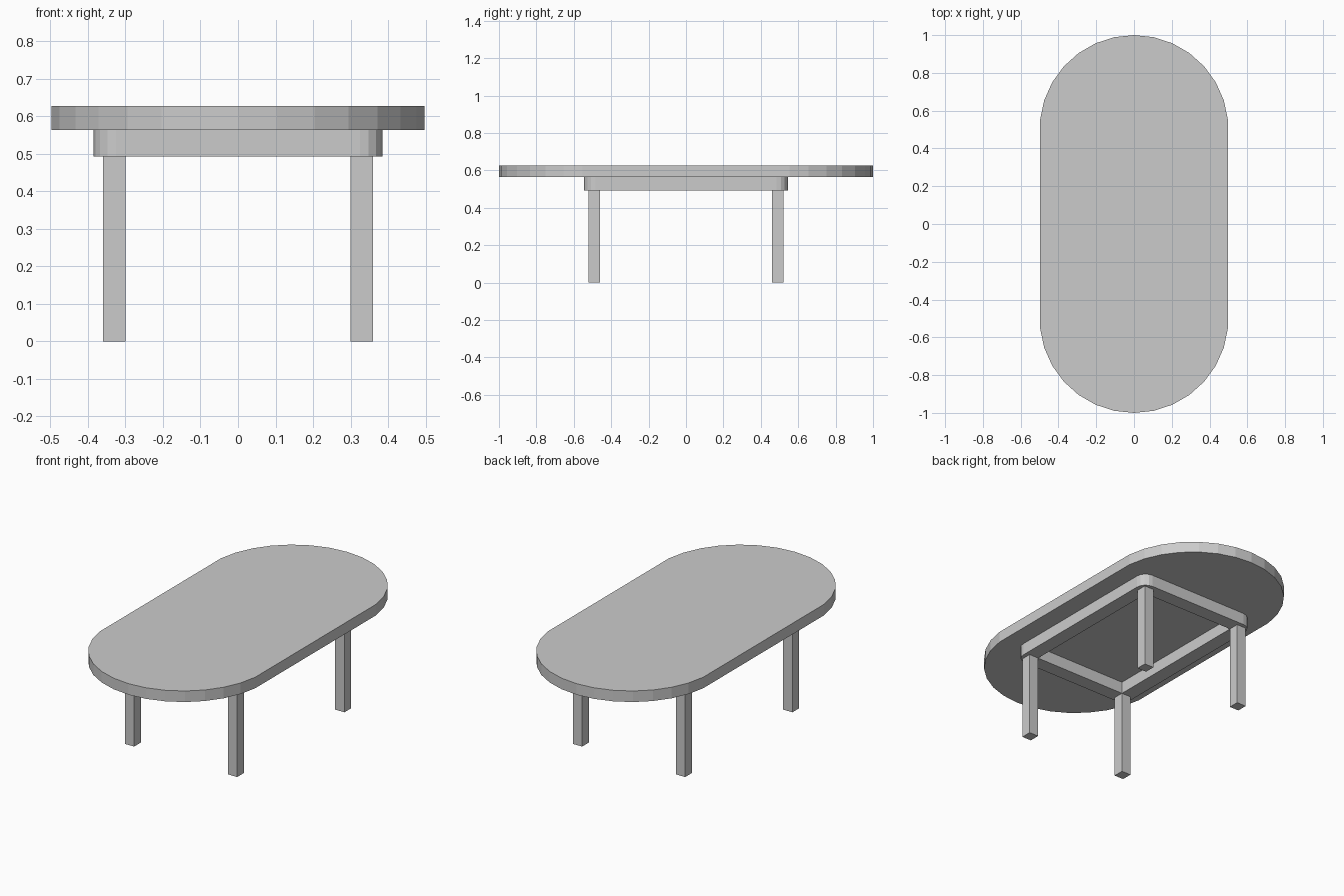
import bpy, bmesh
from math import sin, cos, pi, radians

if "Cube" in bpy.data.objects:
    bpy.data.objects.remove(bpy.data.objects["Cube"])


def new_object(name, bm):
    bmesh.ops.recalc_face_normals(bm, faces=bm.faces)
    mesh = bpy.data.meshes.new(name)
    bm.to_mesh(mesh)
    bm.free()
    obj = bpy.data.objects.new(name, mesh)
    bpy.context.collection.objects.link(obj)
    return obj


def stadium(radius, offset, sides):
    """Two half circles joined by straight sides."""
    pts = []
    for k in range(sides):
        a = pi / 2 + 2 * pi * k / sides
        x, y = radius * cos(a), radius * sin(a)
        pts.append((x, y + (offset if y > 0 else -offset)))
    return pts


def rounded_rect(hx, hy, r, steps):
    pts = []
    for q, (sx, sy) in enumerate([(1, 1), (-1, 1), (-1, -1), (1, -1)]):
        for k in range(steps + 1):
            a = radians(90 * (q + k / steps))
            pts.append((sx * (hx - r) + r * cos(a), sy * (hy - r) + r * sin(a)))
    return pts


def prism(name, pts, z0, z1):
    bm = bmesh.new()
    low = bm.faces.new([bm.verts.new((x, y, z0)) for x, y in pts])
    top = bmesh.ops.extrude_face_region(bm, geom=[low], use_keep_orig=True)["geom"]
    verts = [v for v in top if isinstance(v, bmesh.types.BMVert)]
    bmesh.ops.translate(bm, verts=verts, vec=(0, 0, z1 - z0))
    return new_object(name, bm)


def box(name, x0, x1, y0, y1, z0, z1):
    return prism(name, [(x0, y0), (x1, y0), (x1, y1), (x0, y1)], z0, z1)


# Table top
prism("table_top", stadium(0.5, 0.5, 30), 0.563, 0.627)

# Apron frame, hollow with square inner corners
apron = prism("apron", rounded_rect(0.385, 0.545, 0.06, 4), 0.493, 0.563)
cutter = box("apron_cutter", -0.3, 0.3, -0.46, 0.46, 0.4, 0.7)
cutter.hide_render = True
cutter.hide_set(True)
mod = apron.modifiers.new("hollow", "BOOLEAN")
mod.operation = "DIFFERENCE"
mod.solver = "EXACT"
mod.object = cutter

# Four legs
for sy, end in ((-1, "front"), (1, "back")):
    for sx, side in ((-1, "left"), (1, "right")):
        xs = sorted((sx * 0.3, sx * 0.36))
        ys = sorted((sy * 0.46, sy * 0.522))
        box(f"{end}_{side}_leg", *xs, *ys, 0, 0.493)
